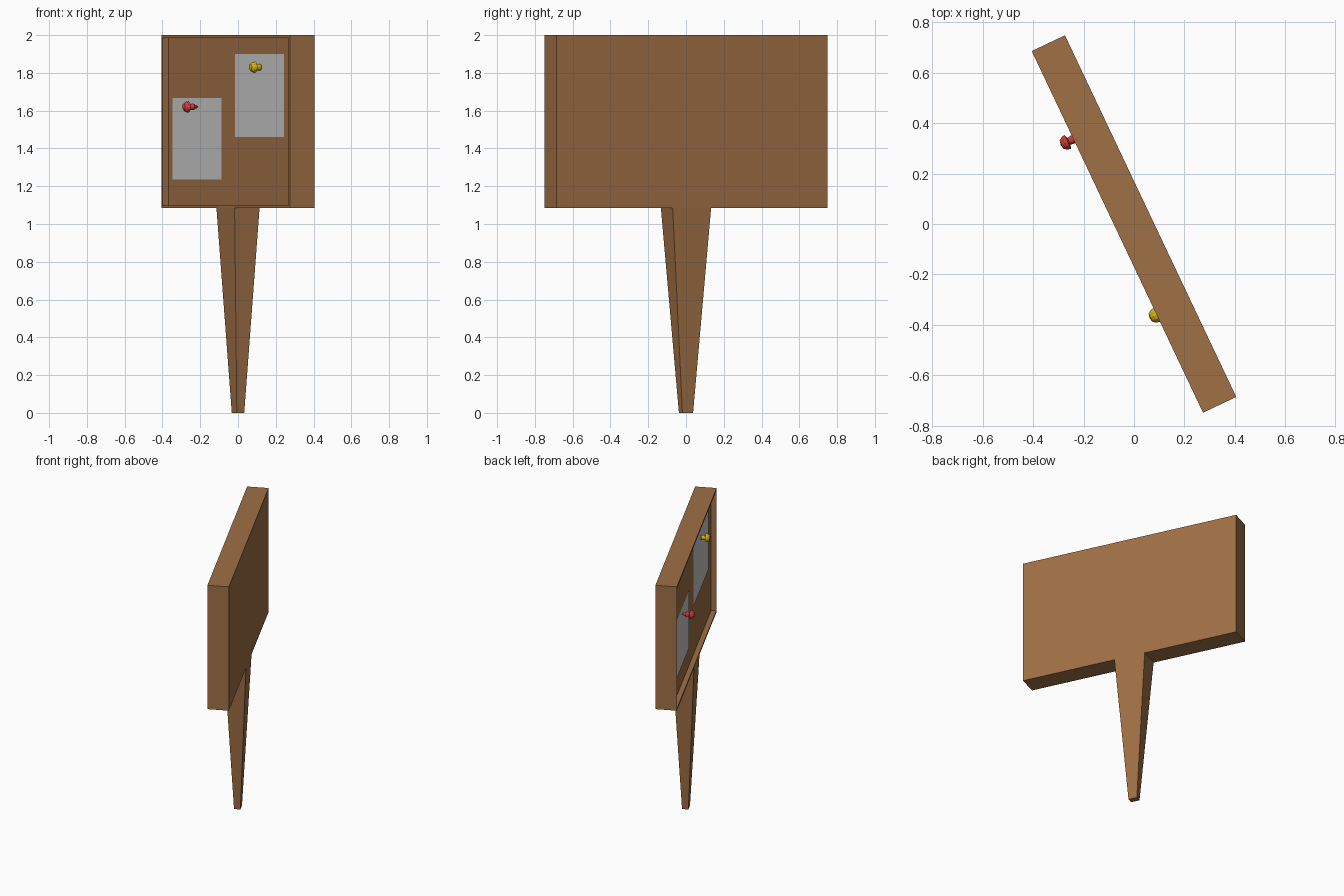
import bpy, bmesh, math
from mathutils import Matrix, Vector

if "Cube" in bpy.data.objects:
    bpy.data.objects.remove(bpy.data.objects["Cube"])

TURN = Matrix.Rotation(math.radians(-64.65), 4, 'Z')   # whole sign is turned about z
L, T = 0.794, 0.073          # half length, half thickness of the board
Z0, Z1 = 1.085, 2.0          # board bottom and top
DEPTH = 0.035                # recess depth
FLOOR = -T + DEPTH           # y of the recess floor


def material(name, rgb):
    m = bpy.data.materials.new(name)
    m.diffuse_color = (*rgb, 1)
    m.use_nodes = True
    m.node_tree.nodes["Principled BSDF"].inputs["Base Color"].default_value = m.diffuse_color
    return m


def finish(name, bm, mat=None):
    bmesh.ops.recalc_face_normals(bm, faces=bm.faces)
    me = bpy.data.meshes.new(name)
    bm.to_mesh(me)
    bm.free()
    ob = bpy.data.objects.new(name, me)
    bpy.context.collection.objects.link(ob)
    ob.matrix_world = TURN
    if mat:
        me.materials.append(mat)
    return ob


wood = material("wood", (0.35, 0.16, 0.06))
red = material("red_plastic", (0.6, 0.05, 0.04))
yellow = material("yellow_plastic", (0.65, 0.45, 0.01))

# board with a shallow recess in the front face
bm = bmesh.new()
bmesh.ops.create_cube(bm, size=1, matrix=Matrix.Translation((0, 0, (Z0 + Z1) / 2))
                      @ Matrix.Diagonal((2 * L, 2 * T, Z1 - Z0, 1)))
bm.normal_update()
front = min(bm.faces, key=lambda f: f.calc_center_median().y)
bmesh.ops.inset_region(bm, faces=[front], thickness=0.02)
floor = bmesh.ops.extrude_discrete_faces(bm, faces=[front])["faces"][0]
bmesh.ops.translate(bm, verts=floor.verts, vec=(0, DEPTH, 0))
finish("board", bm, wood)

# tapered post under the board
bm = bmesh.new()
bmesh.ops.create_cube(bm, size=2)
for v in bm.verts:
    top = v.co.z > 0
    w, t, z = (0.1126, T, Z0) if top else (0.0312, 0.0217, 0)
    v.co = Vector((math.copysign(w, v.co.x), math.copysign(t, v.co.y), z))
finish("post", bm, wood)

# paper notes lying on the recess floor
for name, x0, x1, z0, z1 in (("left_note", -0.724, -0.119, 1.235, 1.667),
                             ("right_note", 0.049, 0.657, 1.46, 1.90)):
    bm = bmesh.new()
    y = FLOOR - 0.003
    bm.faces.new([bm.verts.new(p) for p in
                  ((x0, y, z0), (x1, y, z0), (x1, y, z1), (x0, y, z1))])
    finish(name, bm)

# push pins: (radius, distance out from the tip) turned about the pin axis
PROFILE = [(0, 0), (0.018, 0.032), (0.015, 0.055), (0.03, 0.06),
           (0.028, 0.073), (0.018, 0.087), (0, 0.091)]


def pin(name, x, z, sunk, mat):
    bm = bmesh.new()
    tip = FLOOR + sunk
    vs = [bm.verts.new((x + r, tip - d, z)) for r, d in PROFILE]
    es = [bm.edges.new(pair) for pair in zip(vs, vs[1:])]
    bmesh.ops.spin(bm, geom=vs + es, cent=(x, 0, z), axis=(0, 1, 0),
                   angle=math.tau, steps=12)
    bmesh.ops.remove_doubles(bm, verts=bm.verts, dist=0.0005)
    finish(name, bm, mat)


pin("red_pin", -0.407, 1.62, 0, red)
pin("yellow_pin", 0.3645, 1.83, 0.025, yellow)
